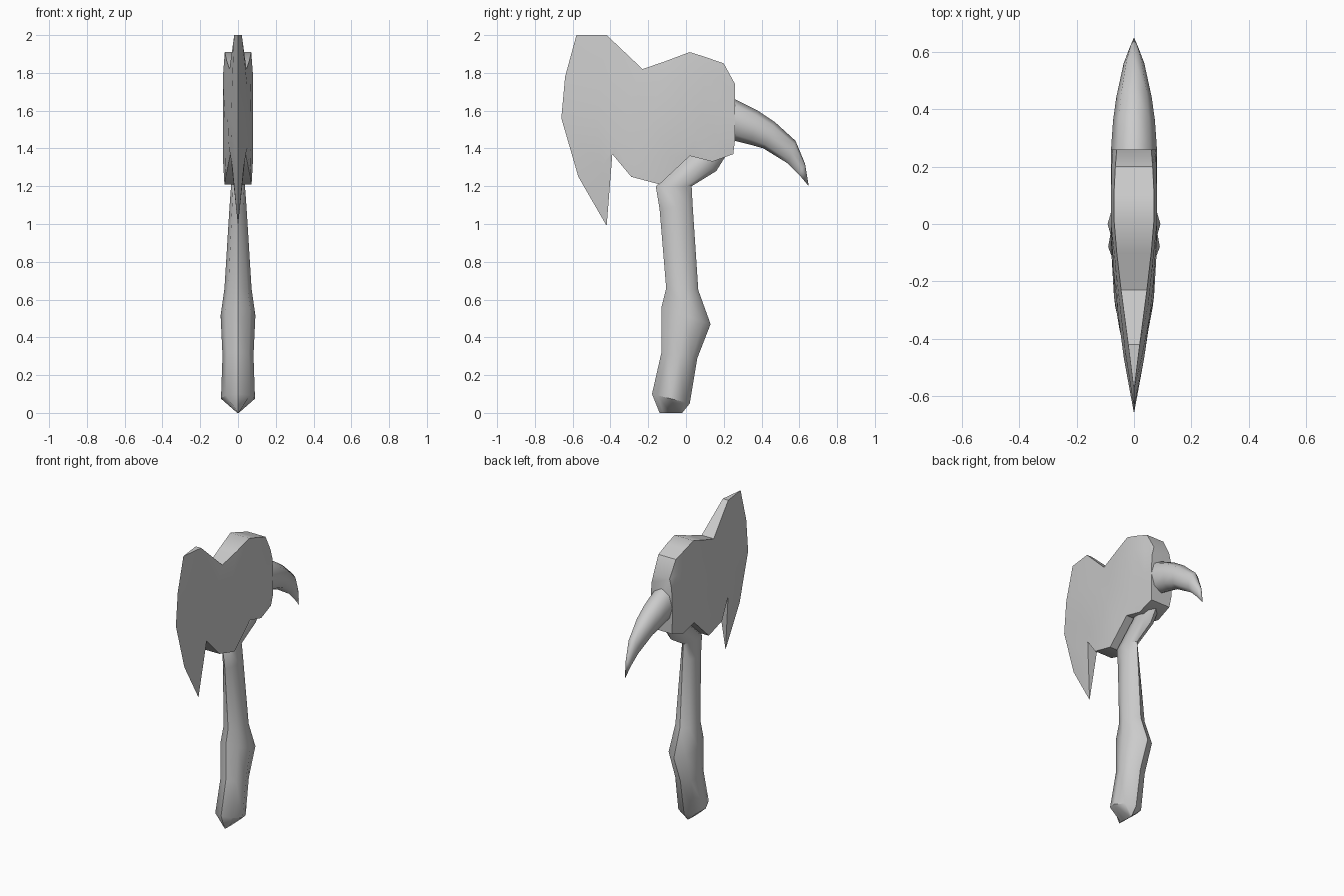
import bpy, bmesh, math

cube = bpy.data.objects.get("Cube")
if cube:
    bpy.data.objects.remove(cube, do_unlink=True)

# One plain grey for the whole axe
grey = bpy.data.materials.new("plain_grey")
grey.use_nodes = True
colour = (0.6, 0.6, 0.6, 1)
grey.diffuse_color = colour
grey.node_tree.nodes["Principled BSDF"].inputs["Base Color"].default_value = colour


def loft(name, rings, angle):
    """Skin a row of closed rings, cap both ends and weld pinched points."""
    bm = bmesh.new()
    rows = [[bm.verts.new(p) for p in ring] for ring in rings]
    n = len(rows[0])
    for r, s in zip(rows, rows[1:]):
        for i in range(n):
            j = (i + 1) % n
            bm.faces.new((r[i], r[j], s[j], s[i]))
    bm.faces.new(rows[0])
    bm.faces.new(rows[-1])
    bmesh.ops.remove_doubles(bm, verts=bm.verts, dist=0.0005)
    bmesh.ops.dissolve_degenerate(bm, edges=bm.edges, dist=0.0005)
    bmesh.ops.recalc_face_normals(bm, faces=bm.faces)
    mesh = bpy.data.meshes.new(name)
    bm.to_mesh(mesh)
    bm.free()
    mesh.materials.append(grey)
    ob = bpy.data.objects.new(name, mesh)
    bpy.context.collection.objects.link(ob)
    bpy.ops.object.select_all(action='DESELECT')
    ob.select_set(True)
    bpy.context.view_layer.objects.active = ob
    bpy.ops.object.shade_smooth_by_angle(angle=math.radians(angle))
    return ob


def oval(a, b, half):
    """Eight-sided ring spanning side points a and b, given as (y, z)."""
    ring = []
    for k in range(8):
        t = k * math.pi / 4
        c = math.cos(t) / 2
        ring.append((half * math.sin(t),
                     (a[0] + b[0]) / 2 + (b[0] - a[0]) * c,
                     (a[1] + b[1]) / 2 + (b[1] - a[1]) * c))
    return ring


def slab(points):
    """Mirrored ring through side points (half width, y, z), top to bottom."""
    return list(points) + [(-x, y, z) for x, y, z in reversed(points)]


# Axe head: sections from the cutting edge to the back
sections = [
    [(0, -.58, 2), (0, -.64, 1.78), (0, -.66, 1.56), (0, -.57, 1.25), (0, -.42, .99)],
    [(.02, -.42, 2), (.03, -.45, 1.78), (.035, -.47, 1.56), (.03, -.45, 1.3), (0, -.42, .99)],
    [(.045, -.23, 1.82), (.05, -.28, 1.72), (.055, -.32, 1.56), (.05, -.37, 1.42), (.04, -.39, 1.37)],
    [(.06, -.1, 1.865), (.065, -.14, 1.76), (.07, -.18, 1.56), (.07, -.25, 1.36), (.065, -.29, 1.25)],
    [(.07, .02, 1.91), (.08, .0, 1.78), (.08, -.02, 1.56), (.08, -.08, 1.35), (.072, -.14, 1.21)],
    [(.07, .1, 1.885), (.08, .1, 1.78), (.08, .08, 1.58), (.08, .05, 1.45), (.075, .02, 1.36)],
    [(.065, .2, 1.85), (.078, .2, 1.75), (.08, .19, 1.57), (.08, .17, 1.45), (.075, .14, 1.33)],
    [(.06, .26, 1.74), (.075, .26, 1.68), (.08, .26, 1.56), (.08, .26, 1.45), (.07, .25, 1.37)],
]
loft("axe_head", [slab(s) for s in sections], 40)

# Curved spike behind the head
loft("back_spike", [oval(*r) for r in [
    ((.22, 1.67), (.22, 1.44), .078),
    ((.26, 1.66), (.26, 1.44), .08),
    ((.38, 1.6), (.34, 1.42), .073),
    ((.47, 1.54), (.41, 1.4), .062),
    ((.58, 1.44), (.54, 1.32), .036),
    ((.63, 1.32), (.6, 1.26), .015),
    ((.65, 1.2), (.65, 1.2), 0)]], 60)

# Bent handle, from the pointed butt up into the head
loft("handle", [oval(*r) for r in [
    ((-.14, 0), (-.02, 0), .004),
    ((-.18, .1), (.02, .05), .09),
    ((-.13, .32), (.06, .29), .082),
    ((-.13, .56), (.13, .47), .092),
    ((-.105, .66), (.065, .65), .072),
    ((-.14, 1.08), (.035, 1.1), .045),
    ((-.16, 1.2), (.03, 1.2), .037),
    ((.02, 1.36), (.16, 1.28), .05),
    ((.1, 1.42), (.21, 1.36), .05)]], 45)
